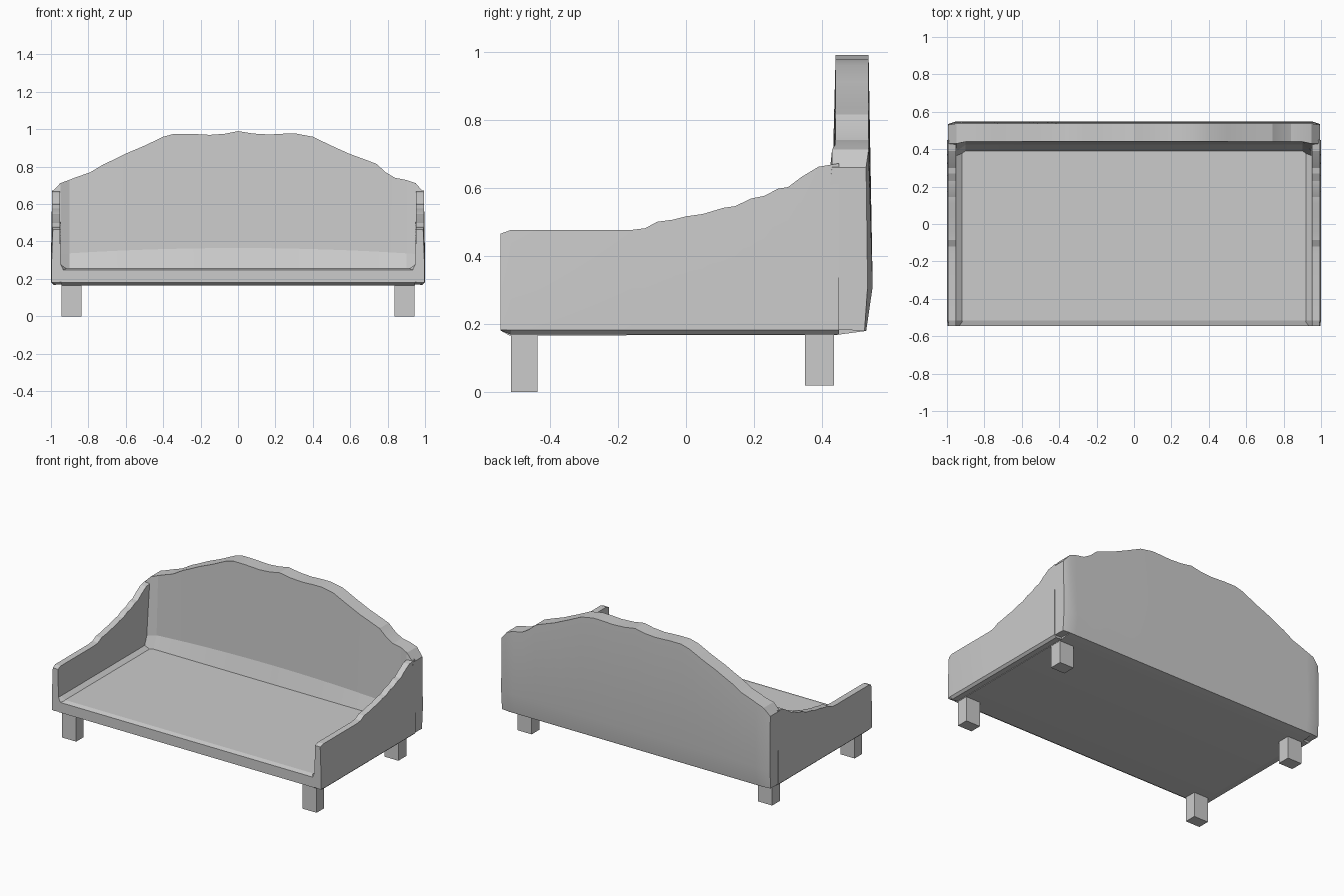
import bpy, bmesh, math

if "Cube" in bpy.data.objects:
    bpy.data.objects.remove(bpy.data.objects["Cube"])

grey = bpy.data.materials.new("plain grey")
grey.diffuse_color = (0.6, 0.6, 0.6, 1)
grey.use_nodes = True
grey.node_tree.nodes["Principled BSDF"].inputs["Base Color"].default_value = grey.diffuse_color


def loft(name, sections):
    """Skin matching closed rings of points and cap both ends."""
    bm = bmesh.new()
    rings = [[bm.verts.new(p) for p in s] for s in sections]
    n = len(rings[0])
    for a, b in zip(rings, rings[1:]):
        for i in range(n):
            j = (i + 1) % n
            bm.faces.new((a[i], a[j], b[j], b[i]))
    bm.faces.new(rings[0])
    bm.faces.new(rings[-1])
    bmesh.ops.recalc_face_normals(bm, faces=bm.faces)
    me = bpy.data.meshes.new(name)
    bm.to_mesh(me)
    bm.free()
    me.materials.append(grey)
    ob = bpy.data.objects.new(name, me)
    bpy.context.collection.objects.link(ob)
    bpy.ops.object.select_all(action='DESELECT')
    ob.select_set(True)
    bpy.context.view_layer.objects.active = ob
    bpy.ops.object.shade_smooth_by_angle(angle=math.radians(15))
    return ob


# Seat slab with a chamfered front lip
seat = [(-0.52, 0.166), (-0.545, 0.18), (-0.545, 0.248), (-0.515, 0.257),
        (0.42, 0.257), (0.53, 0.179), (0.44, 0.167)]
loft("seat", [[(x, y, z) for y, z in seat] for x in (-0.945, 0.945)])

# Backrest with a wavy crest: (x, top height)
crest = [(-0.995, 0.665), (-0.95, 0.712), (-0.90, 0.73), (-0.87, 0.742), (-0.79, 0.77),
         (-0.72, 0.812), (-0.67, 0.835), (-0.60, 0.87), (-0.50, 0.912), (-0.40, 0.96),
         (-0.34, 0.976), (-0.26, 0.976), (-0.15, 0.97), (-0.07, 0.976), (0, 0.99),
         (0.08, 0.977), (0.17, 0.972), (0.24, 0.976), (0.31, 0.977), (0.40, 0.96),
         (0.50, 0.912), (0.60, 0.867), (0.68, 0.838), (0.74, 0.815), (0.79, 0.77),
         (0.84, 0.74), (0.90, 0.729), (0.95, 0.712), (0.995, 0.66)]
rings = []
for x, top in crest:
    corner = abs(x) > 0.93
    end = 0.015 if abs(x) > 0.97 else 0      # chamfered rear corners
    fill = 0.035 if corner else 0            # fillet against the arms
    mid = 0.33 + 0.035 * (1 - x * x)
    ring = [(0.53 - end / 3, 0.18), (0.549 - end, 0.31), (0.537 - end / 2, top),
            (0.44 - fill * 0.3, top), (0.424 - fill, mid), (0.39 - fill, 0.255), (0.39 - fill, 0.185)]
    rings.append([(x, y, z) for y, z in ring])
loft("backrest", rings)

# Thin side arms sweeping up to the back: (y, top height)
sweep = [(-0.545, 0.465), (-0.515, 0.476), (-0.16, 0.476), (-0.12, 0.481), (-0.085, 0.5),
         (-0.04, 0.506), (0, 0.516), (0.05, 0.523), (0.11, 0.541), (0.145, 0.546),
         (0.19, 0.568), (0.23, 0.576), (0.27, 0.597), (0.30, 0.602), (0.34, 0.632),
         (0.39, 0.662), (0.45, 0.672)]
for side, word in ((-1, "left"), (1, "right")):
    rings = []
    for y, top in sweep:
        front = y < -0.53
        out = 0.996 if front else 1.0
        ring = [(0.985, 0.18 if front else 0.168), (out, 0.182), (out, 0.3), (out - 0.006, top),
                (0.952, top), (0.948, 0.278), (0.935 if front else 0.91, 0.25), (0.91, 0.185 if front else 0.172)]
        rings.append([(side * x, y, z) for x, z in ring])
    loft(word + "_arm", rings)

# Four square legs; the rear pair is slightly shorter
for side, word in ((-1, "left"), (1, "right")):
    for name, y0, y1, foot in (("front", -0.515, -0.437, 0), ("rear", 0.35, 0.435, 0.018)):
        xa, xb = sorted((side * 0.838, side * 0.943))
        loft(f"{name}_{word}_leg", [[(xa, y0, z), (xb, y0, z), (xb, y1, z), (xa, y1, z)]
                                    for z in (foot, 0.18)])
